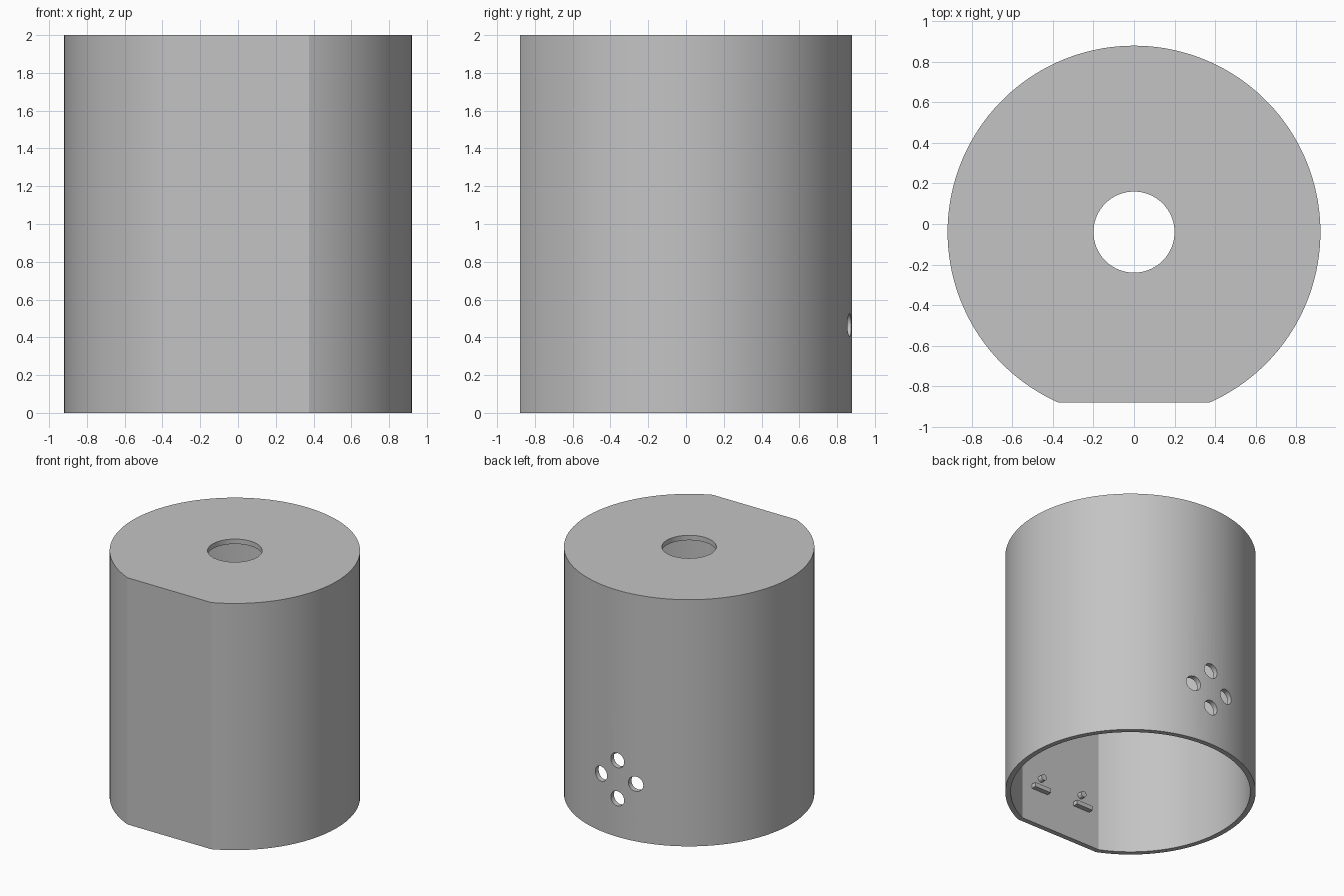
import bpy, bmesh, math
from mathutils import Matrix, Vector

if "Cube" in bpy.data.objects:
    bpy.data.objects.remove(bpy.data.objects["Cube"], do_unlink=True)

CY = -0.04            # cylinder axis in y
RADIUS, FLAT = 0.92, 0.84
HEIGHT, WALL = 2.0, 0.04

grey = bpy.data.materials.new("plain grey")
grey.use_nodes = True
grey.diffuse_color = (0.55, 0.55, 0.55, 1)
grey.node_tree.nodes["Principled BSDF"].inputs["Base Color"].default_value = (0.55, 0.55, 0.55, 1)


def finish(name, bm):
    bmesh.ops.recalc_face_normals(bm, faces=bm.faces)
    mesh = bpy.data.meshes.new(name)
    bm.to_mesh(mesh)
    bm.free()
    obj = bpy.data.objects.new(name, mesh)
    bpy.context.collection.objects.link(obj)
    mesh.materials.append(grey)
    return obj


def d_prism(name, radius, flat, z0, z1, steps=128):
    """Upright cylinder with a flat cut on its front."""
    bm = bmesh.new()
    half = math.acos(flat / radius)
    start = -math.pi / 2 + half
    sweep = 2 * math.pi - 2 * half
    ring = [bm.verts.new((radius * math.cos(start + sweep * i / steps),
                          CY + radius * math.sin(start + sweep * i / steps), z0))
            for i in range(steps + 1)]
    base = bm.faces.new(ring)
    top = bmesh.ops.extrude_face_region(bm, geom=[base])["geom"]
    bmesh.ops.translate(bm, verts=[v for v in top if isinstance(v, bmesh.types.BMVert)],
                        vec=(0, 0, z1 - z0))
    return finish(name, bm)


def rod(name, radius, depth, location, along_y=False, sides=48):
    bm = bmesh.new()
    turn = Matrix.Rotation(math.pi / 2, 4, "X") if along_y else Matrix()
    bmesh.ops.create_cone(bm, cap_ends=True, segments=sides, radius1=radius, radius2=radius,
                          depth=depth, matrix=Matrix.Translation(location) @ turn)
    return finish(name, bm)


def block(name, size, location):
    bm = bmesh.new()
    bmesh.ops.create_cube(bm, size=1, matrix=Matrix.Translation(location)
                          @ Matrix.Diagonal(Vector((*size, 1))))
    return finish(name, bm)


def activate(obj):
    bpy.ops.object.select_all(action="DESELECT")
    obj.select_set(True)
    bpy.context.view_layer.objects.active = obj


def smooth(obj):
    activate(obj)
    bpy.ops.object.shade_smooth_by_angle(angle=math.radians(18))


# Hollow shell, open underneath
shell = d_prism("shell", RADIUS, FLAT, 0, HEIGHT)
cutters = [d_prism("cavity_cutter", RADIUS - WALL, FLAT - WALL, -0.1, HEIGHT - WALL),
           rod("top_hole_cutter", 0.2, 0.4, (0, CY, HEIGHT), sides=96)]

# Four round holes in a diamond on the back wall
for dx, dz in ((1, 0), (-1, 0), (0, 1), (0, -1)):
    cutters.append(rod("back_hole_cutter", 0.06, 0.3,
                       (0.155 * dx, CY + RADIUS - 0.02, 0.465 + 0.155 * dz), True))

activate(shell)
for cutter in cutters:
    cutter.hide_render = True
    cut = shell.modifiers.new("cut", "BOOLEAN")
    cut.operation = "DIFFERENCE"
    cut.solver = "EXACT"
    cut.object = cutter
    bpy.ops.object.modifier_apply(modifier=cut.name)
for cutter in cutters:
    bpy.data.objects.remove(cutter, do_unlink=True)
smooth(shell)

# Pegs and small ledges inside the front flat
inside = CY - FLAT + WALL
for side, sx in (("left", 1), ("right", -1)):
    smooth(rod(side + "_peg", 0.025, 0.05, (0.19 * sx, inside + 0.015, 0.39), True, 24))
    block(side + "_ledge", (0.15, 0.05, 0.035), (0.2 * sx, inside + 0.015, 0.3))
